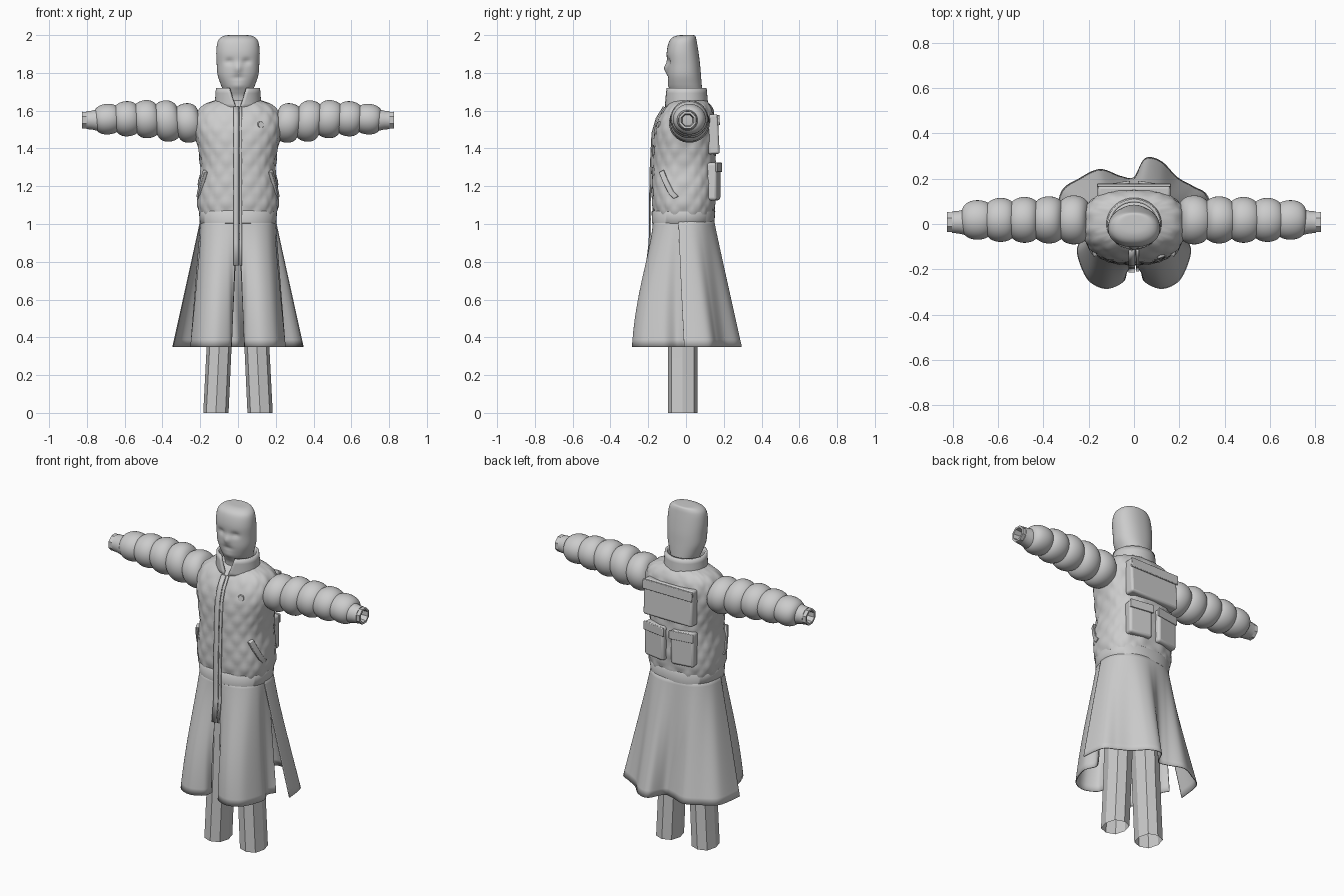
import bpy, bmesh
from math import sin, cos, pi, exp, radians
from mathutils import Matrix, Vector

old = bpy.data.objects.get("Cube")
if old:
    bpy.data.objects.remove(old)

GREY = (0.6, 0.6, 0.6, 1)
cloth = bpy.data.materials.new("light_grey")
cloth.use_nodes = True
cloth.diffuse_color = GREY
cloth.node_tree.nodes["Principled BSDF"].inputs["Base Color"].default_value = GREY


def finish(name, bm, angle=40, thick=0, bevel=0):
    """Turn a bmesh into a named, shaded object."""
    bmesh.ops.recalc_face_normals(bm, faces=bm.faces)
    mesh = bpy.data.meshes.new(name)
    bm.to_mesh(mesh)
    bm.free()
    mesh.materials.append(cloth)
    obj = bpy.data.objects.new(name, mesh)
    bpy.context.collection.objects.link(obj)
    bpy.ops.object.select_all(action="DESELECT")
    obj.select_set(True)
    bpy.context.view_layer.objects.active = obj
    if angle:
        bpy.ops.object.shade_smooth_by_angle(angle=radians(angle))
    if thick:
        mod = obj.modifiers.new("Thickness", "SOLIDIFY")
        mod.thickness, mod.offset = thick, 0
    if bevel:
        mod = obj.modifiers.new("Rounding", "BEVEL")
        mod.width, mod.segments = bevel, 3
    return obj


def sheet(name, rows, wrap=True, caps=False, **options):
    """Skin a surface over rows of points."""
    bm = bmesh.new()
    grid = [[bm.verts.new(p) for p in row] for row in rows]
    count = len(grid[0])
    for low, high in zip(grid, grid[1:]):
        for i in range(count if wrap else count - 1):
            j = (i + 1) % count
            bm.faces.new((low[i], low[j], high[j], high[i]))
    if caps:
        bm.faces.new(grid[0])
        bm.faces.new(grid[-1])
    return finish(name, bm, **options)


def spline(keys, t):
    """Smooth value along a list of key points, t from 0 to 1."""
    t *= len(keys) - 1
    k = min(int(t), len(keys) - 2)
    a, b, c, d = (Vector(keys[max(0, min(len(keys) - 1, k + n))]) for n in (-1, 0, 1, 2))
    f = t - k
    return b + f / 2 * (c - a + f * (2 * a - 5 * b + 4 * c - d + f * (3 * (b - c) + d - a)))


def oval(section, angle, square=1.0):
    """Point on a section (height, half width, front, back); angle 0 is the front."""
    z, half, front, back = section
    s, c = sin(angle), cos(angle)
    depth = (back - front) / 2
    bend = lambda v: abs(v) ** square * (1 if v > 0 else -1)
    return Vector((half * bend(s), (front + back) / 2 - depth * bend(c), z))


def ring(section, count, square=1.0):
    return [oval(section, 2 * pi * i / count, square) for i in range(count)]


def box(name, size, place, turn=(0, 0, 0), bevel=0.008):
    bm = bmesh.new()
    bmesh.ops.create_cube(bm, size=1, matrix=Matrix.Diagonal((*size, 1)))
    obj = finish(name, bm, bevel=bevel)
    obj.location, obj.rotation_euler = place, [radians(a) for a in turn]
    return obj


# Quilted jacket body
TORSO = [(1.05, .203, -.172, .148), (1.1, .215, -.18, .155), (1.2, .212, -.181, .158),
         (1.3, .2, -.178, .158), (1.4, .212, -.175, .157), (1.5, .23, -.165, .155),
         (1.58, .222, -.135, .15), (1.63, .185, -.1, .13), (1.655, .12, -.07, .105)]
rows = []
for r in range(57):
    row = ring(spline(TORSO, r / 56), 96, 0.8)
    for i, p in enumerate(row):
        turn, rise = i / 96 * 14, p.z * 9
        puff = abs(sin(pi * (turn + rise))) * abs(sin(pi * (turn - rise)))
        out = Vector((p.x, p.y, 0)).normalized()
        row[i] = p + out * 0.006 * (puff - 0.5)
    rows.append(row)
sheet("jacket_body", rows, caps=True)

# Waistband
BAND = [(1.0, .196, -.172, .142), (1.005, .202, -.18, .15),
        (1.065, .207, -.182, .155), (1.075, .2, -.172, .148)]
sheet("waistband", [ring(s, 64, 0.85) for s in BAND], angle=50)

# Front placket and zip, running down over the skirt
FRONT = [(1.62, -.115), (1.56, -.152), (1.48, -.175), (1.3, -.184), (1.07, -.189),
         (1.0, -.187), (0.9, -.19), (0.78, -.205)]
for name, left, right, lift in (("placket", -.024, .004, .004), ("zip_edge", .008, .022, .001)):
    sheet(name, [[(x, y - lift, z) for x in (left, right)] for z, y in FRONT],
          wrap=False, thick=0.008)

# Stand collar, open at the front
rows = []
for t in (0, 0.25, 0.5, 0.75, 1):
    gap = 0.06 + 0.36 * t
    section = (1.61 + .11 * t, .118 - .008 * t, -.105, .112 - .01 * t)
    row = [oval(section, gap + (2 * pi - 2 * gap) * i / 40) for i in range(41)]
    rows.append(row)
sheet("collar", rows, wrap=False, thick=0.014)

# Head and neck with simple facial forms
HEAD = [(1.6, .078, -.06, .08), (1.67, .074, -.066, .084), (1.705, .078, -.08, .085),
        (1.74, .092, -.092, .083), (1.79, .108, -.1, .079), (1.85, .113, -.1, .074),
        (1.91, .115, -.102, .066), (1.96, .109, -.092, .058), (1.985, .094, -.075, .053),
        (1.998, .066, -.045, .046), (2.0, .02, -.005, .03)]
rows = []
for r in range(61):
    row = ring(spline(HEAD, r / 60), 64, 0.9)
    for p in row:
        if p.y < 0:
            blob = lambda x, z, w, h: exp(-((abs(p.x) - x) / w) ** 2 - ((p.z - z) / h) ** 2)
            p.y += .012 * blob(.045, 1.86, .022, .016) - .016 * blob(0, 1.825, .018, .025)
            p.y += .006 * blob(0, 1.775, .03, .01) - .006 * blob(0, 1.73, .03, .018)
        p.z = min(p.z, 2)
    rows.append(row)
sheet("head", rows, caps=True, angle=60)

# Padded sleeves: tilted puffs, then a cuff and a wrist opening
PUFFS = [(.265, 1.535, .108, .105), (.375, 1.545, .104, .11), (.483, 1.555, .101, .101),
         (.588, 1.557, .097, .093), (.69, 1.555, .087, .081)]
for side, word in ((1, "left"), (-1, "right")):
    for n, (x, z, deep, tall) in enumerate(PUFFS):
        bm = bmesh.new()
        bmesh.ops.create_uvsphere(bm, u_segments=40, v_segments=24, radius=1)
        for v in bm.verts:
            radius = Vector(v.co.xy).length
            if radius > 1e-4:
                v.co.xy *= radius ** -0.5
            v.co = Vector((v.co.z * .07, v.co.x * deep, v.co.y * tall))
        tilt = Matrix.Rotation(radians(side * (14 - 2 * n)), 4, "Y")
        bm.transform(Matrix.Translation((side * x, .018, z)) @ tilt)
        finish(f"{word}_sleeve_puff_{n + 1}", bm, angle=60)
    for name, sides, tube in (
            ("cuff", 24, [(.7, .056), (.75, .056), (.775, .05), (.803, .048), (.803, .04)]),
            ("wrist", 8, [(.72, .043), (.825, .048), (.825, .036), (.78, .03)])):
        turn = [2 * pi * (i + 0.5) / sides for i in range(sides)]
        rows = [[(side * x, .008 + r * cos(a), 1.55 + r * sin(a)) for a in turn] for x, r in tube]
        sheet(f"{word}_{name}", rows, angle=30)

# Slanted hand pocket welts on the flanks
for side, word in ((1, "left"), (-1, "right")):
    path = [(.172, -.128, 1.28), (.187, -.108, 1.23), (.203, -.075, 1.165), (.207, -.05, 1.14)]
    rows = []
    for x, y, z in path:
        rows.append([(side * (x + a), y + b, z + c) for a, b, c in
                     ((-.012, -.014, -.006), (.006, -.016, -.006),
                      (.014, .01, .006), (-.006, .012, .006))])
    sheet(f"{word}_pocket_welt", rows, caps=True, bevel=0.003)

# Back pockets with flaps
box("upper_back_pocket", (.32, .06, .21), (0, .143, 1.475), (3, 0, 0), .012)
box("upper_back_flap", (.325, .012, .055), (0, .172, 1.55), (3, 0, 0), .004)
for side, word in ((1, "left"), (-1, "right")):
    turn = (0, 0, -9 * side)
    box(f"{word}_lower_back_pocket", (.14, .07, .2), (side * .088, .138, 1.225), turn, .014)
    box(f"{word}_lower_back_flap", (.146, .012, .05), (side * .09, .174, 1.3), turn, .004)

# Plain round chest stud
bm = bmesh.new()
bmesh.ops.create_cone(bm, cap_ends=True, segments=20, radius1=.02, radius2=.016, depth=.014)
stud = finish("chest_stud", bm)
stud.location = (.12, -.143, 1.525)
stud.rotation_euler = (radians(80), 0, radians(20))

# Long split skirt: two front panels and one wide back panel
WAIST = (1.03, .196, -.172, .145)


def panel(name, hem, start, end, mirror=1, count=60):
    rows = []
    for r in range(19):
        t = r / 18
        row = []
        for i in range(count + 1):
            u = i / count
            top = oval(WAIST, start + (end - start) * u, 0.85)
            low = spline(hem, u)
            p = top.lerp(Vector((low.x, low.y, 0.35)), t)
            bulge = 1 + 0.09 * sin(pi * t) * t ** 0.5
            row.append((p.x * mirror, p.y * (bulge if p.y < 0 else 1), p.z))
        rows.append(row)
    sheet(name, rows, wrap=False, thick=0.005, angle=60)


FRONT_HEM = [(.035, -.2), (.045, -.25), (.11, -.283), (.17, -.27), (.215, -.225),
             (.25, -.12), (.225, -.05), (.25, .0)]
BACK_HEM = [(.345, -.01), (.325, .12), (.26, .165), (.19, .205), (.12, .275), (.05, .288),
            (.0, .205), (-.06, .21), (-.15, .24), (-.24, .2), (-.32, .14), (-.345, -.01)]
panel("left_front_panel", FRONT_HEM, 0.02, 0.52 * pi)
panel("right_front_panel", FRONT_HEM, 0.02, 0.52 * pi, -1)
panel("back_panel", BACK_HEM, 0.46 * pi, 1.54 * pi, count=110)

# Faceted open trouser legs
for side, word in ((1, "left"), (-1, "right")):
    rows = []
    for z, x, half in ((0, .117, .067), (.35, .1, .066), (.95, .08, .075)):
        row = ring((z, half, -.095, .06), 8, 0.8)
        rows.append([(side * (p.x + x), p.y, p.z) for p in row])
    sheet(f"{word}_trouser_leg", rows, angle=20)
